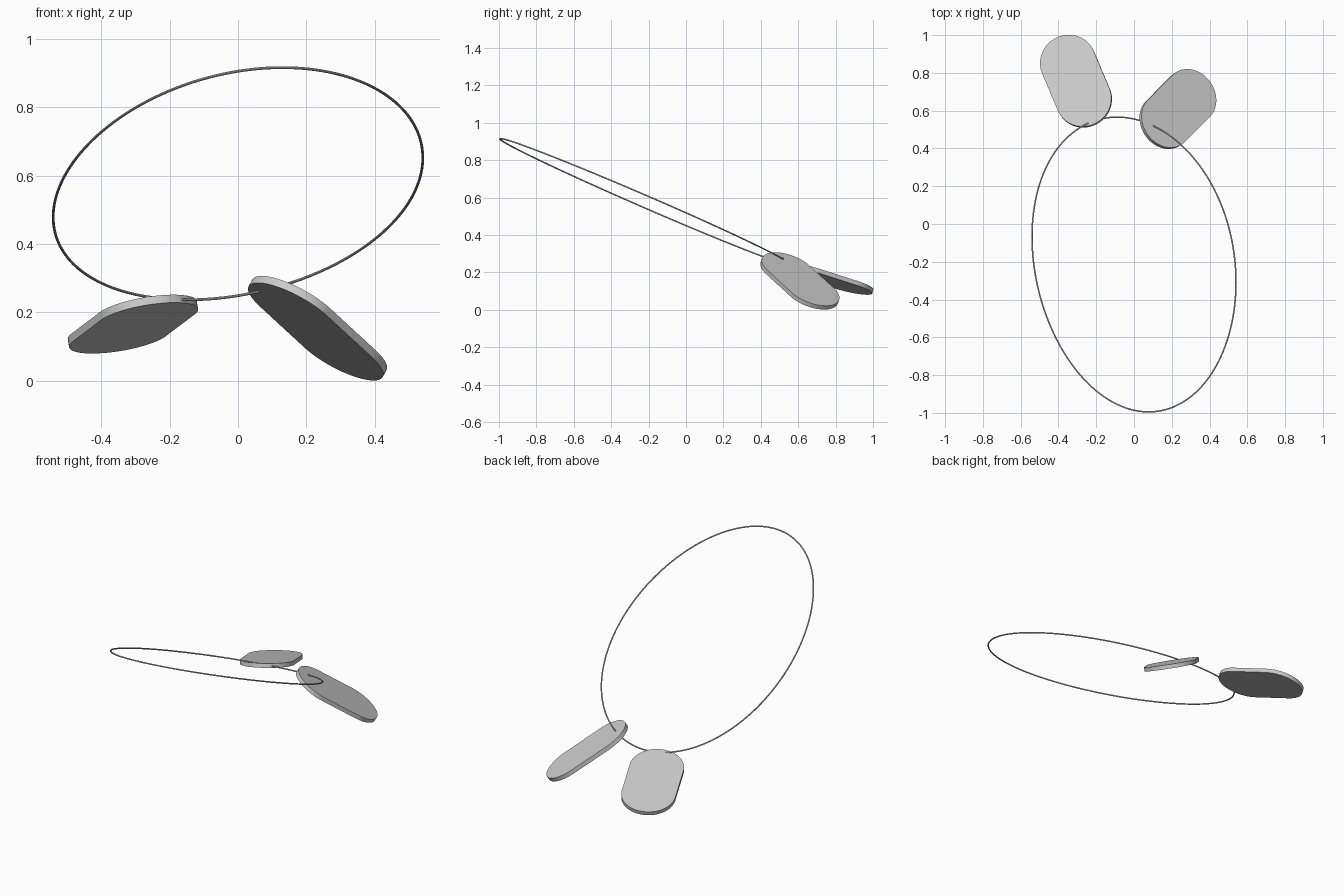
import bpy, bmesh, math
from mathutils import Vector, Matrix

if "Cube" in bpy.data.objects:
    bpy.data.objects.remove(bpy.data.objects["Cube"])


def smooth(obj):
    bpy.ops.object.select_all(action='DESELECT')
    obj.select_set(True)
    bpy.context.view_layer.objects.active = obj
    bpy.ops.object.shade_smooth_by_angle(angle=math.radians(35))


def new_object(name, bm):
    bmesh.ops.recalc_face_normals(bm, faces=bm.faces)
    mesh = bpy.data.meshes.new(name)
    bm.to_mesh(mesh)
    bm.free()
    obj = bpy.data.objects.new(name, mesh)
    bpy.context.collection.objects.link(obj)
    smooth(obj)
    return obj


def neck_loop(radius=0.004, segments=160, sides=10):
    """Thin tube swept along a tilted, slightly egg-shaped loop."""
    a = Vector((0.540, -0.12, 0.0))
    b = Vector((0.0, 0.771, 0.0))
    for v in (a, b):
        v.z = 0.066 * v.x - 0.4253 * v.y
    centre = Vector((0, -0.215, 0.577))
    normal = a.cross(b).normalized()
    egg = 0.035
    bm = bmesh.new()
    rings = []
    for i in range(segments):
        t = math.tau * i / segments
        c, s = math.cos(t), math.sin(t)
        p = centre + a * c + b * (s + egg * c * c)
        tangent = (b * (c - 2 * egg * c * s) - a * s).normalized()
        side = tangent.cross(normal)
        rings.append([bm.verts.new(p + radius * (side * math.cos(k) + normal * math.sin(k)))
                      for k in (math.tau * j / sides for j in range(sides))])
    for i, r in enumerate(rings):
        q = rings[(i + 1) % segments]
        for j in range(sides):
            k = (j + 1) % sides
            bm.faces.new((r[j], r[k], q[k], q[j]))
    return new_object("neck_loop", bm)


def tag(name, centre, heading, slope, half=0.111, radius=0.149, thick=0.024, steps=32):
    """Rounded plate lying on a plane: heading is its long axis seen from
    above (degrees), slope is the plane's z gradient in x and y."""
    gx, gy = slope
    n = Vector((-gx, -gy, 1)).normalized()
    h = math.radians(heading)
    u = Vector((math.cos(h), math.sin(h), gx * math.cos(h) + gy * math.sin(h))).normalized()
    v = n.cross(u)
    bm = bmesh.new()
    outline = []
    for end in (1, -1):
        for i in range(steps + 1):
            t = -math.pi / 2 + math.pi * i / steps
            outline.append(bm.verts.new((end * (half + radius * math.cos(t)),
                                         end * radius * math.sin(t), -thick / 2)))
    face = bm.faces.new(outline)
    ext = bmesh.ops.extrude_face_region(bm, geom=[face], use_keep_orig=True)
    top = [g for g in ext["geom"] if isinstance(g, bmesh.types.BMVert)]
    bmesh.ops.translate(bm, verts=top, vec=(0, 0, thick))
    frame = Matrix((u, v, n)).transposed().to_4x4()
    bm.transform(Matrix.Translation(centre) @ frame)
    return new_object(name, bm)


# Cord or chain worn round the neck
neck_loop()

# Two pendant plates hanging off the back of the loop
tag("left_tag", (-0.307, 0.756, 0.166), 113, (0.168, -0.25))
tag("right_tag", (0.2325, 0.609, 0.154), 45.2, (-0.553, -0.366))
